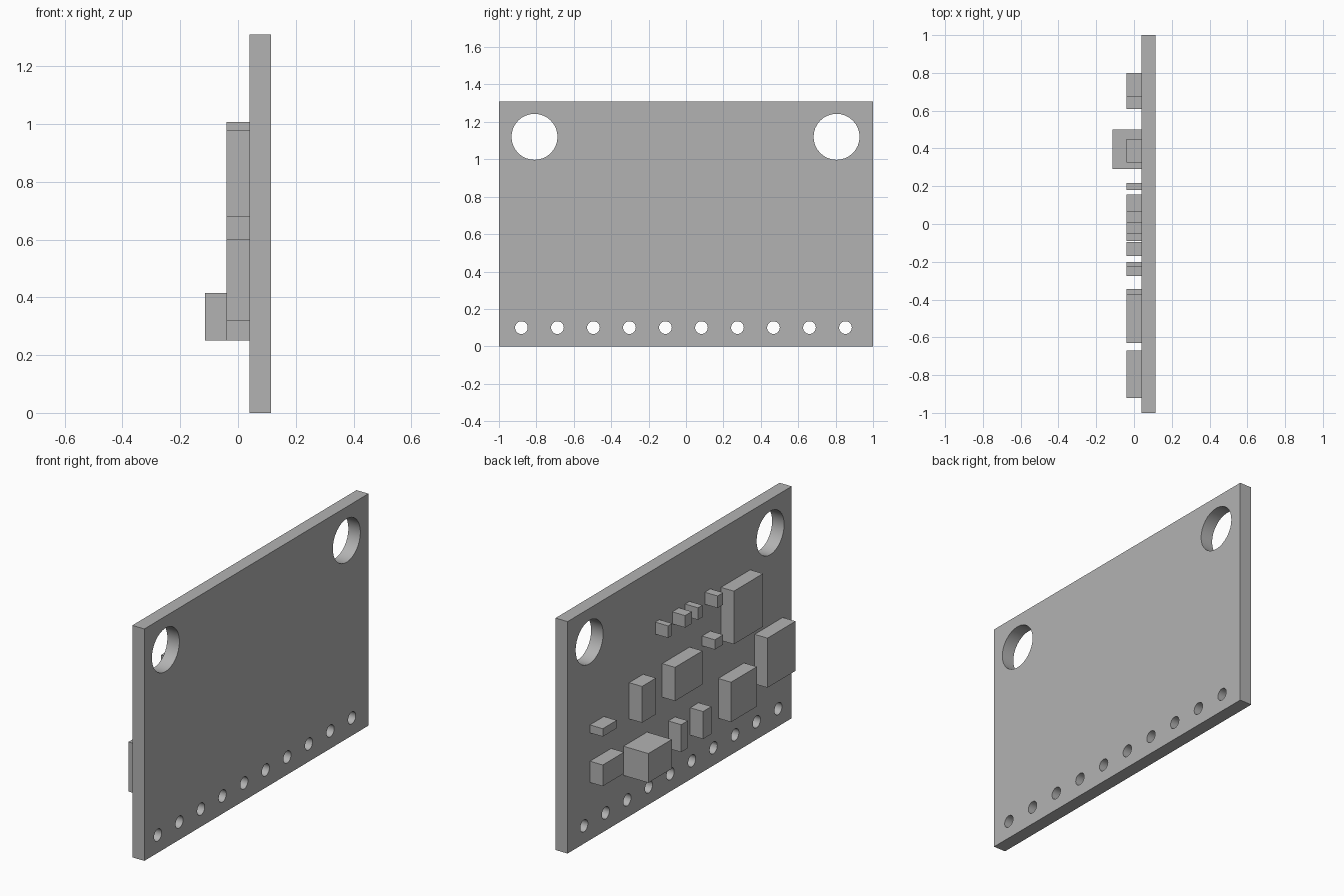
import bpy
import math

cube = bpy.data.objects.get("Cube")
if cube:
    bpy.data.objects.remove(cube, do_unlink=True)

grey = bpy.data.materials.new("plain grey")
grey.use_nodes = True
GREY = (0.45, 0.45, 0.45, 1)
grey.diffuse_color = GREY
grey.node_tree.nodes["Principled BSDF"].inputs["Base Color"].default_value = GREY

BACK, FACE = 0.115, 0.04      # the two sides of the board
LOW, TALL = -0.04, -0.115     # outer faces of the components


def box(name, x, y, z):
    """Box spanning the given (min, max) ranges."""
    spans = (x, y, z)
    bpy.ops.mesh.primitive_cube_add(size=1, location=[sum(s) / 2 for s in spans])
    ob = bpy.context.object
    ob.name = name
    ob.scale = [s[1] - s[0] for s in spans]
    bpy.ops.object.transform_apply(location=False, rotation=False)
    ob.data.materials.append(grey)
    return ob


def drill(target, y, z, radius, sides):
    """Cut a round hole through the board along x."""
    bpy.ops.mesh.primitive_cylinder_add(
        vertices=sides, radius=radius, depth=0.5,
        location=((BACK + FACE) / 2, y, z), rotation=(0, math.pi / 2, 0))
    cutter = bpy.context.object
    cutter.data.materials.append(grey)
    mod = target.modifiers.new("hole", "BOOLEAN")
    mod.operation = "DIFFERENCE"
    mod.solver = "EXACT"
    mod.object = cutter
    bpy.context.view_layer.objects.active = target
    bpy.ops.object.modifier_apply(modifier=mod.name)
    bpy.data.objects.remove(cutter, do_unlink=True)


# Board with two mounting holes and a row of pin holes
board = box("circuit_board", (FACE, BACK), (-1, 1), (0, 1.31))
for y in (-0.81, 0.805):
    drill(board, y, 1.12, 0.123, 32)
for i in range(10):
    drill(board, -0.88 + i * 0.1925, 0.1, 0.034, 24)
bpy.ops.object.select_all(action="DESELECT")
board.select_set(True)
bpy.context.view_layer.objects.active = board
bpy.ops.object.shade_smooth_by_angle(angle=math.radians(30))

# Low components: name, y range, z range
parts = [
    ("upper_chip", (-0.63, -0.37), (0.68, 0.98)),
    ("edge_chip", (-0.92, -0.67), (0.32, 0.60)),
    ("lower_chip", (-0.575, -0.345), (0.25, 0.475)),
    ("centre_chip", (-0.09, 0.155), (0.56, 0.75)),
    ("upright_chip", (0.325, 0.45), (0.55, 0.755)),
    ("flat_resistor", (0.675, 0.80), (0.605, 0.65)),
    ("corner_chip", (0.61, 0.80), (0.325, 0.445)),
    ("lower_resistor_a", (0.04, 0.10), (0.25, 0.405)),
    ("lower_resistor_b", (-0.17, -0.095), (0.25, 0.405)),
    ("middle_capacitor", (-0.275, -0.20), (0.715, 0.77)),
]
for name, y, z in parts:
    box(name, (LOW, FACE), y, z)

# Row of small capacitors along the top
top_row = [(0.18, 0.217), (0.005, 0.065), (-0.09, -0.05), (-0.275, -0.225)]
for i, y in enumerate(top_row):
    box(f"top_capacitor_{i + 1}", (LOW, FACE), y, (0.94, 1.008))

# Tall block that stands out furthest
box("tall_block", (TALL, FACE), (0.29, 0.50), (0.25, 0.415))
